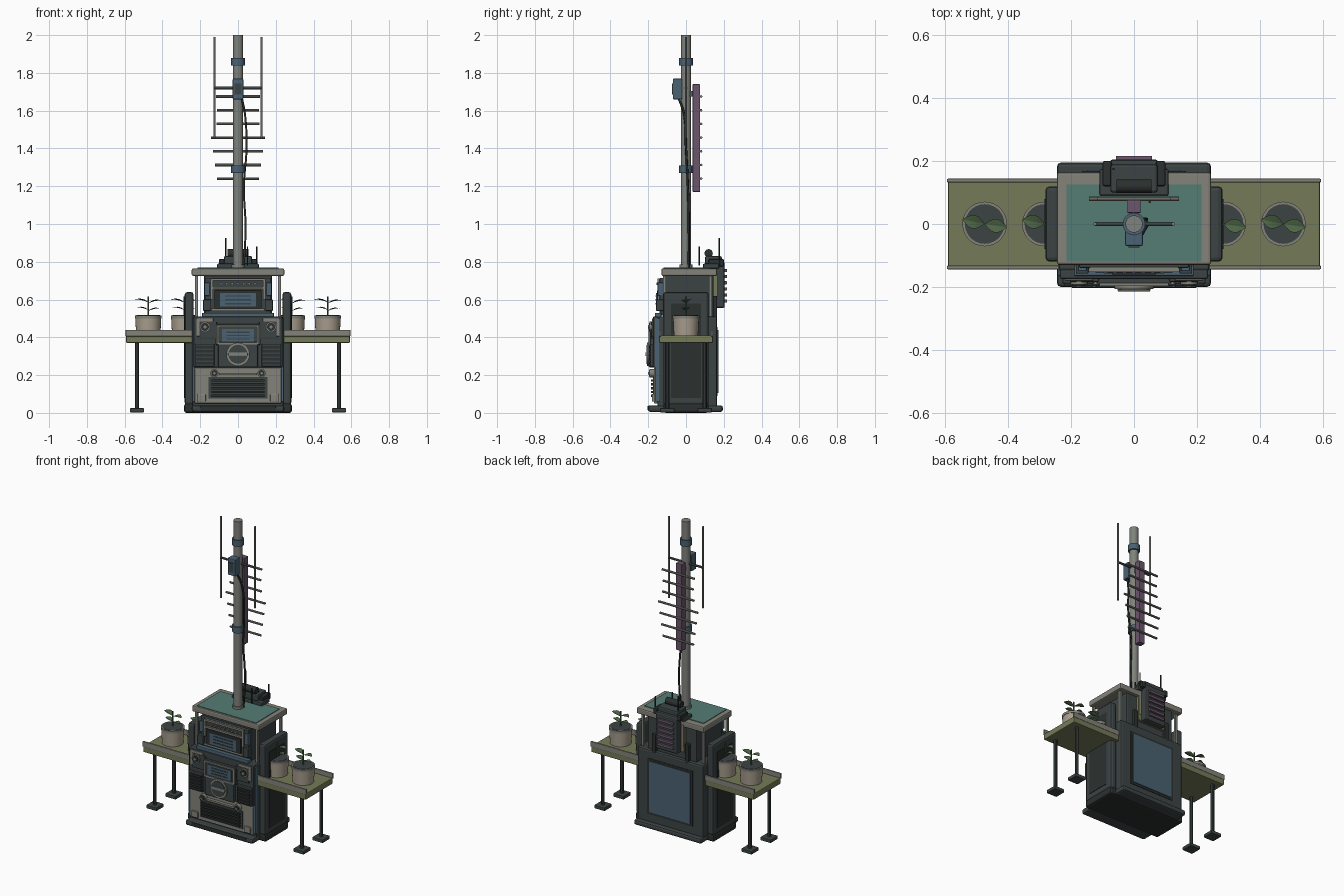
import bpy
import bmesh
import math
from mathutils import Vector

if "Cube" in bpy.data.objects:
    bpy.data.objects.remove(bpy.data.objects["Cube"], do_unlink=True)


def material(name, hex_code):
    rgb = [int(hex_code[i:i + 2], 16) / 255 for i in (0, 2, 4)]
    colour = [((c + .055) / 1.055) ** 2.4 for c in rgb] + [1]
    mat = bpy.data.materials.new(name)
    mat.use_nodes = True
    mat.diffuse_color = colour
    mat.node_tree.nodes["Principled BSDF"].inputs["Base Color"].default_value = colour
    return mat


charcoal = material("charcoal", "3C4344")
black = material("black rubber", "2B302F")
steel = material("steel grey", "80827C")
taupe = material("taupe metal", "84837A")
teal = material("teal roof", "557D75")
olive = material("olive board", "757A57")
beige = material("beige clay", "A99E8E")
purple = material("dusty purple", "6B566B")
blue = material("slate blue", "4A6272")
green = material("leaf green", "4C6443")


def finish(name, bm, mat, bevel=0, smooth=False):
    mesh = bpy.data.meshes.new(name)
    bm.to_mesh(mesh)
    bm.free()
    mesh.materials.append(mat)
    obj = bpy.data.objects.new(name, mesh)
    bpy.context.collection.objects.link(obj)
    if bevel:
        mod = obj.modifiers.new("Bevel", 'BEVEL')
        mod.width = bevel
        mod.segments = 2
    if smooth:
        bpy.context.view_layer.objects.active = obj
        obj.select_set(True)
        bpy.ops.object.shade_smooth_by_angle()
        obj.select_set(False)
    return obj


def box(name, mat, x, y, z, bevel=0):
    """Box from (min, max) ranges; a single x number means a symmetric width."""
    if not isinstance(x, tuple):
        x = (-x, x)
    bm = bmesh.new()
    bmesh.ops.create_cube(bm, size=1)
    for v in bm.verts:
        v.co = [r[0] if c < 0 else r[1] for c, r in zip(v.co, (x, y, z))]
    return finish(name, bm, mat, bevel)


def pair(name, mat, x, y, z, bevel=0):
    box("left_" + name, mat, x, y, z, bevel)
    box("right_" + name, mat, (-x[1], -x[0]), y, z, bevel)


def rod(name, mat, start, end, radius, sides=12, top=None):
    a, b = Vector(start), Vector(end)
    bm = bmesh.new()
    bmesh.ops.create_cone(bm, cap_ends=True, segments=sides, radius1=radius,
                          radius2=radius if top is None else top, depth=(b - a).length)
    turn = (b - a).to_track_quat('Z', 'Y')
    for v in bm.verts:
        v.co = turn @ v.co + (a + b) / 2
    return finish(name, bm, mat, smooth=True)


def leaf(name, base, angle, length):
    # Pointed blade folded along its midrib
    bm = bmesh.new()
    rows = []
    for i in range(7):
        t = i / 6
        half = .3 * length * math.sin(math.pi * t) + .0005
        lift = .2 * length * math.sin(t * 2)
        row = []
        for side in (-1, 0, 1):
            p = Vector((t * length, side * half, lift + abs(side) * half * .3))
            c, s = math.cos(angle), math.sin(angle)
            row.append(bm.verts.new((base[0] + p.x * c - p.y * s,
                                     base[1] + p.x * s + p.y * c, base[2] + p.z)))
        rows.append(row)
    for r, n in zip(rows, rows[1:]):
        for k in (0, 1):
            bm.faces.new((r[k], n[k], n[k + 1], r[k + 1]))
    finish(name, bm, green)


# Cabinet
box("base", charcoal, .245, (-.2, .195), (.005, .04), .012)
box("base_side_skirt", black, .285, (-.12, .12), (0, .05), .012)
box("lower_cabinet", charcoal, .24, (-.15, .165), (.03, .51), .01)
box("upper_cabinet", charcoal, .18, (-.12, .145), (.5, .735), .008)
pair("side_locker", charcoal, (.235, .282), (-.12, .12), (.04, .64), .014)
pair("locker_panel", black, (.28, .285), (-.08, .08), (.08, .58))
box("back_panel_frame", black, .165, (.16, .168), (.09, .455))
box("back_panel", blue, .15, (.16, .172), (.105, .44))
for y in (-.115, .13):
    pair("roof_post", steel, (.212, .228), (y - .008, y + .008), (.5, .73))

# Roof
box("roof_frame", taupe, .245, (-.13, .165), (.725, .765), .008)
box("roof_panel", teal, .215, (-.12, .125), (.76, .769))

# Lower front fascia
box("lower_fascia", taupe, .23, (-.17, -.145), (.05, .24), .006)
box("upper_fascia", charcoal, .235, (-.175, -.145), (.24, .51), .006)
box("kick_strip", black, .2, (-.203, -.16), (.012, .038), .004)
box("lower_vent", charcoal, .155, (-.176, -.16), (.075, .19))
for i in range(5):
    z = .085 + i * .02
    box("lower_vent_slat", black, .14, (-.185, -.17), (z, z + .012))
pair("fascia_edge", blue, (.222, .243), (-.165, -.14), (.06, .5), .004)
pair("grille", charcoal, (.125, .228), (-.19, -.17), (.245, .365), .005)
for i in range(5):
    z = .256 + i * .021
    pair("grille_slat", black, (.13, .222), (-.197, -.18), (z, z + .013))
pair("corner_plate", taupe, (.13, .22), (-.181, -.16), (.405, .5), .004)
pair("corner_plate_inset", charcoal, (.112, .205), (-.184, -.16), (.39, .485), .004)
pair("lower_latch", taupe, (.17, .215), (-.18, -.16), (.06, .1), .004)
for s in (-1, 1):
    for x, z, r in ((.175, .455, .028), (.125, .21, .022)):
        rod("knob_ring", taupe, (s * x, -.16, z), (s * x, -.192, z), r, 20)
        rod("knob_cap", black, (s * x, -.17, z), (s * x, -.197, z), r * .75, 20)
        rod("knob_centre", steel, (s * x, -.18, z), (s * x, -.2, z), r * .3)
box("screen_housing", charcoal, .12, (-.19, -.16), (.36, .47), .005)
box("screen", blue, .085, (-.194, -.18), (.375, .445))
for z in (.362, .455):
    box("screen_trim", taupe, .11, (-.198, -.18), (z, z + .01))
pair("screen_side_trim", taupe, (.1, .112), (-.198, -.18), (.365, .46))
for i in range(3):
    box("screen_line", charcoal, .06, (-.197, -.19), (.388 + i * .018, .395 + i * .018))
box("dial_housing", charcoal, .105, (-.198, -.16), (.24, .375), .008)
rod("dial_ring", taupe, (0, -.18, .31), (0, -.206, .31), .062, 32)
rod("dial_face", charcoal, (0, -.19, .31), (0, -.209, .31), .05, 32)
box("dial_handle", steel, .052, (-.215, -.2), (.3, .32), .004)
box("drawer_lip", taupe, .1, (-.19, -.16), (.2, .212))

# Upper front fascia
box("control_panel", charcoal, .175, (-.14, -.11), (.515, .715), .005)
box("control_shelf", blue, .19, (-.165, -.13), (.505, .53), .004)
box("control_screen_frame", black, .125, (-.154, -.13), (.55, .65), .004)
box("control_screen", blue, .095, (-.158, -.14), (.562, .636))
for z in (.54, .655, .7):
    box("control_trim", taupe, .14, (-.152, -.13), (z, z + .012))
pair("control_side_trim", taupe, (.132, .145), (-.152, -.13), (.6, .71))
pair("control_block", charcoal, (.145, .185), (-.158, -.12), (.54, .6), .004)
pair("control_hinge", blue, (.15, .178), (-.15, -.12), (.62, .69), .004)
for i in range(7):
    x = -.09 + i * .03
    rod("switch", steel, (x, -.13, .684), (x, -.156, .684), .007, 8)
for i in range(3):
    z = .575 + i * .02
    box("control_line", charcoal, .07, (-.161, -.15), (z, z + .007))

# Plant shelf with legs
box("shelf", olive, .592, (-.142, .142), (.37, .41), .005)
for y in (-.138, .138):
    box("shelf_rail", taupe, .595, (y - .006, y + .006), (.405, .44), .003)
    for s in (-1, 1):
        leg = s * .535
        foot = .72 * y
        rod("shelf_leg", charcoal, (leg, foot, .01), (leg, foot, .38), .011, 8)
        box("shelf_foot", charcoal, (leg - .038, leg + .038),
            (foot - .038, foot + .038), (.003, .025), .004)

# Potted plants
for x in (-.475, -.285, .285, .475):
    rod("pot", beige, (x, 0, .41), (x, 0, .505), .064, 28, top=.069)
    rod("pot_rim", taupe, (x, 0, .5), (x, 0, .516), .071, 28)
    rod("soil", charcoal, (x, 0, .505), (x, 0, .518), .063, 28)
    rod("stem", green, (x, 0, .51), (x, 0, .615), .004, 6)
    for z, size in ((.545, .062), (.585, .072)):
        leaf("right_leaf", (x, 0, z), math.pi - .2, size)
        leaf("left_leaf", (x, 0, z - .005), -.15, size)

# Mast with clamps and junction box
rod("mast", steel, (0, 0, .765), (0, 0, 2), .027, 24)
rod("mast_foot", taupe, (0, 0, .765), (0, 0, .785), .034, 24)
for z in (1.29, 1.86):
    rod("mast_clamp", blue, (0, 0, z - .02), (0, 0, z + .02), .036, 24)
box("junction_box", blue, .028, (-.07, -.02), (1.66, 1.77), .005)
box("junction_lid", charcoal, .018, (-.074, -.06), (1.685, 1.745))

# Dipole antenna
rod("dipole_bar", charcoal, (-.127, 0, 1.72), (.127, 0, 1.72), .007)
for x in (-.125, .125):
    rod("dipole_rod", steel, (x, 0, 1.455), (x, 0, 1.99), .006)

# Array antenna
box("array_boom", purple, .021, (.035, .075), (1.17, 1.74), .003)
for z in (1.29, 1.69):
    box("boom_bracket", blue, .015, (.015, .045), (z - .015, z + .015))
for i, half in enumerate((.112, .122, .132, .143, .115, .11, .117)):
    z = 1.24 + i * .0725
    rod("array_element", steel, (-half, .08, z), (half, .08, z), .007, 8)

# Mast cable
curve = bpy.data.curves.new("cable", 'CURVE')
curve.dimensions = '3D'
curve.bevel_depth = .006
curve.bevel_resolution = 1
path = [(.02, -.04, 1.67), (.037, -.01, 1.58), (.045, 0, 1.4), (.031, .01, 1.2),
        (.04, .015, .98), (.03, .015, .77)]
spline = curve.splines.new('BEZIER')
spline.bezier_points.add(len(path) - 1)
for point, co in zip(spline.bezier_points, path):
    point.co = co
    point.handle_left_type = point.handle_right_type = 'AUTO'
curve.materials.append(black)
bpy.context.collection.objects.link(bpy.data.objects.new("mast_cable", curve))

# Radio unit on the roof edge
box("radio_tray", charcoal, .11, (.09, .175), (.765, .79), .006)
box("radio_body", charcoal, .075, (.1, .19), (.785, .83), .008)
rod("radio_roller", black, (-.055, .12, .845), (.055, .12, .845), .022, 16)
pair("radio_speaker", black, (.07, .1), (.12, .2), (.775, .815), .006)
for x, y, z in ((-.065, .175, .925), (.1, .175, .88), (.05, .07, .88)):
    rod("radio_whip", black, (x, y, .78), (x, y, z), .004, 6)

# Rear power pack with circuit board and fins
box("circuit_board", olive, .1, (.14, .163), (.56, .77))
pair("board_stud", beige, (.088, .096), (.15, .167), (.6, .74))
box("power_pack", charcoal, .078, (.155, .205), (.555, .8), .01)
for i in range(6):
    z = .585 + i * .032
    box("power_fin", purple, .058, (.195, .217), (z, z + .016), .002)
pair("pack_strut", black, (.105, .135), (.13, .165), (.49, .62), .005)
